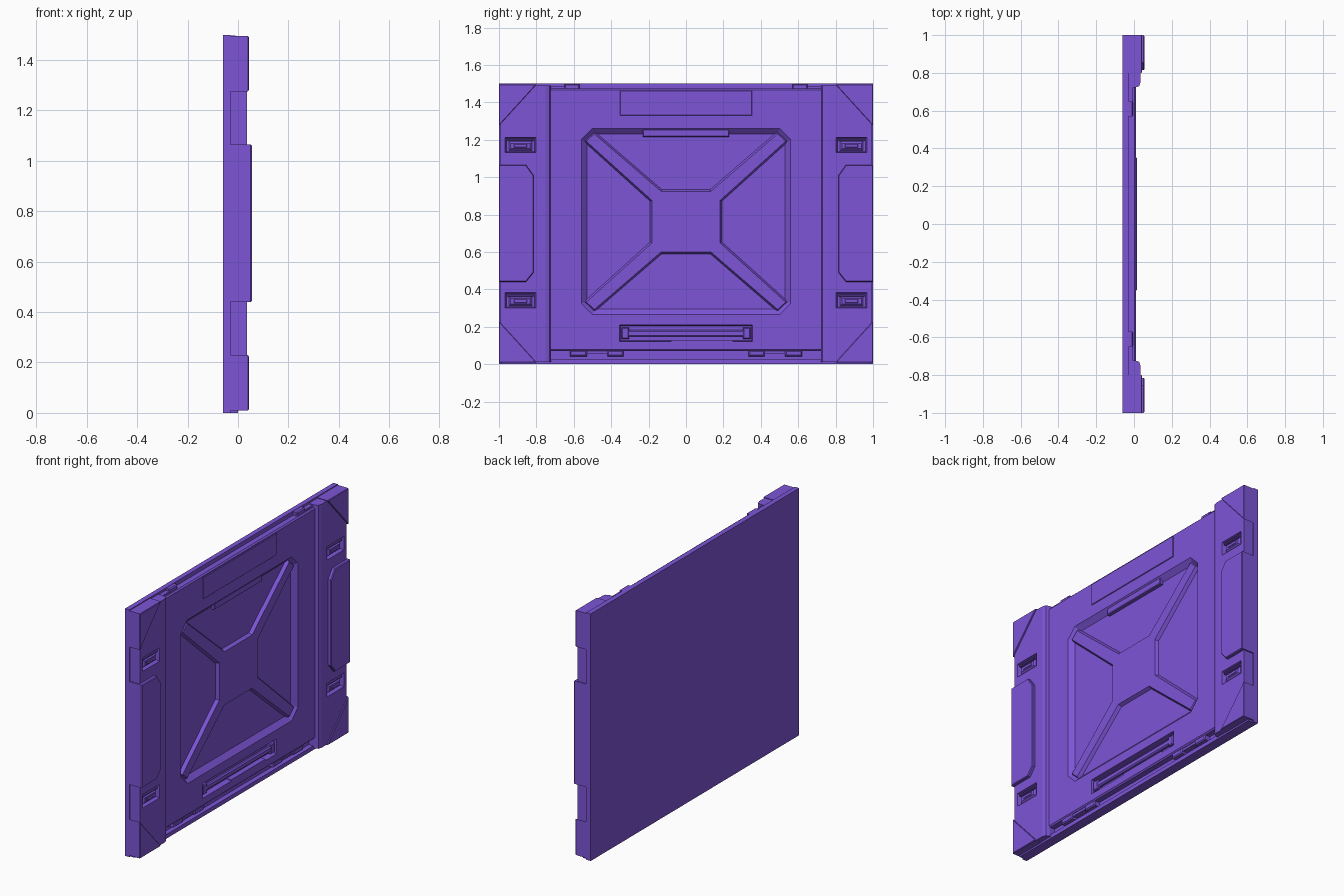
import bpy, bmesh
from mathutils import Vector

cube = bpy.data.objects.get("Cube")
if cube:
    bpy.data.objects.remove(cube, do_unlink=True)

purple = bpy.data.materials.new("purple")
purple.use_nodes = True
color = (0.205, 0.09, 0.68, 1)
purple.diffuse_color = color
purple.node_tree.nodes["Principled BSDF"].inputs["Base Color"].default_value = color

BACK, SLAB, FACE, BAR = -0.06, -0.03, 0.01, 0.035  # depth levels along x
MID = 0.75


def inset(pts, d):
    """Offset a counter-clockwise outline inwards by d."""
    out = []
    for i, p in enumerate(pts):
        a = (p - pts[i - 1]).normalized()
        b = (pts[(i + 1) % len(pts)] - p).normalized()
        na, nb = Vector((-a.y, a.x)), Vector((-b.y, b.x))
        out.append(p + (na + nb) * d / (1 + na.dot(nb)))
    return out


def loft(name, pts, layers, axis="x"):
    """Stack inset copies of an outline; layers are (height, inset)."""
    pts = [Vector(p) for p in pts]
    area = sum(pts[i - 1].cross(pts[i]) for i in range(len(pts)))
    if area < 0:
        pts.reverse()
    bm = bmesh.new()
    rings = []
    for h, d in layers:
        ring = inset(pts, d)
        rings.append([bm.verts.new((h, p.x, p.y) if axis == "x" else (p.x, p.y, h)) for p in ring])
    n = len(pts)
    for lo, hi in zip(rings, rings[1:]):
        for i in range(n):
            bm.faces.new((lo[i - 1], lo[i], hi[i], hi[i - 1]))
    bm.faces.new(rings[0])
    bm.faces.new(rings[-1])
    bmesh.ops.recalc_face_normals(bm, faces=bm.faces)
    mesh = bpy.data.meshes.new(name)
    bm.to_mesh(mesh)
    bm.free()
    mesh.materials.append(purple)
    obj = bpy.data.objects.new(name, mesh)
    bpy.context.collection.objects.link(obj)
    return obj


def rect(y0, y1, z0, z1, c=0):
    """Rectangle outline, optionally with chamfered corners."""
    if not c:
        return [(y0, z0), (y1, z0), (y1, z1), (y0, z1)]
    return [(y0 + c, z0), (y1 - c, z0), (y1, z0 + c), (y1, z1 - c),
            (y1 - c, z1), (y0 + c, z1), (y0, z1 - c), (y0, z0 + c)]


def block(name, y0, y1, z0, z1, x0, x1, bevel=0, c=0):
    layers = [(x0, 0), (x1, 0)]
    if bevel:
        layers = [(x0, 0), (x1 - bevel, 0), (x1, bevel)]
    return loft(name, rect(y0, y1, z0, z1, c), layers)


def carve(obj, pts, floor, top, slope):
    """Cut a pocket with sloping walls into an object."""
    cutter = loft("pocket_cutter", pts, [(floor, slope), (top, 0), (top + 0.05, 0)])
    cutter.hide_render = True
    mod = obj.modifiers.new("pocket", "BOOLEAN")
    mod.operation, mod.object, mod.solver = "DIFFERENCE", cutter, "EXACT"
    graph = bpy.context.evaluated_depsgraph_get()
    obj.data = bpy.data.meshes.new_from_object(obj.evaluated_get(graph))
    obj.modifiers.clear()
    bpy.data.objects.remove(cutter, do_unlink=True)


# Flat back slab and bottom sill
block("back_slab", -1, 1, 0, 1.5, BACK, SLAB)
block("bottom_sill", -0.99, 0.99, 0, 0.025, SLAB, 0)

# Main panel with a large recess and a handle pocket
panel = block("main_panel", -0.74, 0.74, 0.07, 1.475, SLAB, FACE, 0.008)
carve(panel, rect(-0.56, 0.56, 0.265, 1.26, 0.06), -0.018, FACE, 0.03)
carve(panel, rect(-0.355, 0.355, 0.12, 0.21), -0.022, FACE, 0.006)

# Raised cross inside the recess
quarter = [(0.19, 0.11), (0.545, 0.43), (0.49, 0.48), (0.13, 0.17)]
half = quarter + [(-y, z) for y, z in reversed(quarter)]
outline = half + [(-y, -z) for y, z in half]
loft("raised_cross", [(y, z + 0.762) for y, z in outline],
     [(-0.022, -0.002), (-0.018, -0.002), (0.002, 0.008)])
block("recess_top_tab", -0.23, 0.23, 1.215, 1.255, -0.022, 0.004, 0.004)

# Label plate
block("label_plate", -0.352, 0.352, 1.33, 1.462, FACE - 0.005, FACE + 0.005, 0.002)

# Handle bar and its end brackets
block("handle_bar", -0.315, 0.315, 0.147, 0.182, -0.012, 0.006, 0.007)
for s in (-1, 1):
    a, b = sorted((s * 0.305, s * 0.345))
    block("handle_bracket", a, b, 0.135, 0.195, -0.024, 0.008, 0.005)
block("handle_lower_lip", -0.08, 0.25, 0.12, 0.128, -0.024, FACE)

# Mirrored edge parts
for s, side in ((1, "left"), (-1, "right")):
    def span(a, b):
        return sorted((s * a, s * b))

    # Side bar with a chamfered inner edge
    profile = [(SLAB, 0.722), (0.006, 0.722), (0.028, 0.73), (BAR, 0.752),
               (BAR, 0.992), (SLAB, 0.992)]
    bar = loft(side + "_bar", [(x, s * y) for x, y in profile], [(0.012, 0), (1.49, 0)], "z")

    # Latches in pockets
    for z in (0.342, 1.172):
        carve(bar, rect(*span(0.803, 0.967), z - 0.041, z + 0.041), 0.012, BAR, 0.006)
        block("latch_plate", *span(0.823, 0.947), z - 0.03, z + 0.018, 0.01, 0.03, 0.01)
        block("latch_lip", *span(0.815, 0.955), z + 0.02, z + 0.031, 0.01, 0.032, 0.003)
        block("latch_key", *span(0.85, 0.92), z - 0.014, z + 0.006, 0.02, 0.034, 0.003)

    # Central bumper pad, chamfered on its inner corners
    pad = [(1, 0.44), (0.855, 0.44), (0.815, 0.49), (0.815, 1.01), (0.855, 1.065), (1, 1.065)]
    loft(side + "_bumper", [(s * y, z) for y, z in pad],
         [(SLAB, 0), (0.05, 0), (0.055, 0.004)])

    # Triangular corner guards
    for flip in (False, True):
        tri = [(1, 0.01), (0.8, 0.01), (1, 0.23)]
        loft("corner_guard", [(s * y, 1.505 - z if flip else z) for y, z in tri],
             [(SLAB, 0), (0.04, 0), (0.043, 0.003)])

    # Hinge tabs along the bottom, clip tabs along the top
    for a, b in ((0.335, 0.42), (0.53, 0.62)):
        block("bottom_tab", *span(a, b), 0.042, 0.075, SLAB, 0.006, 0.006)
    block("bottom_tab_link", *span(0.42, 0.53), 0.055, 0.075, SLAB, 0)
    block("top_clip", *span(0.57, 0.65), 1.46, 1.498, SLAB, -0.005, 0.006)
    block("top_ledge", *span(0.65, 0.73), 1.46, 1.485, SLAB, -0.005)
